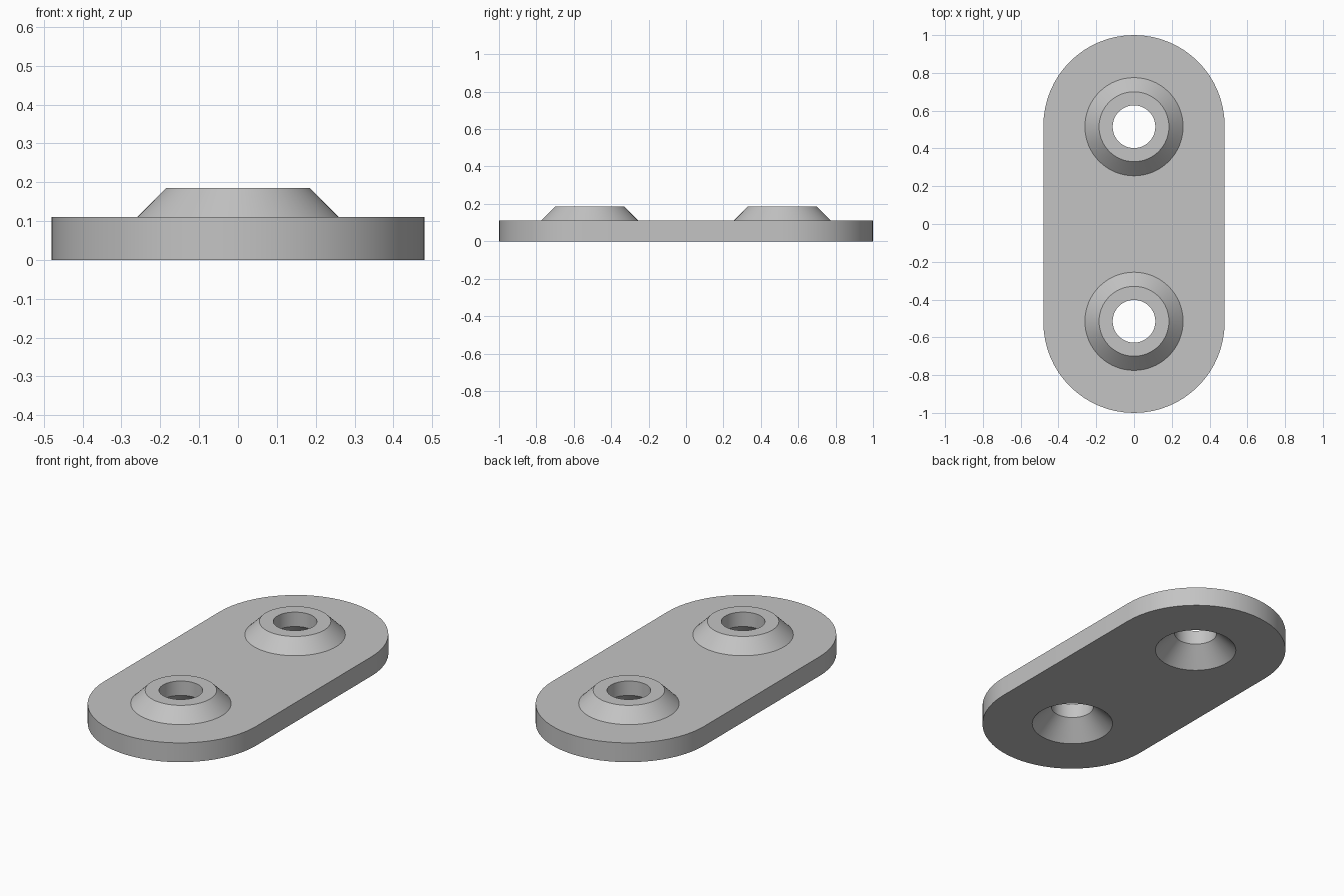
import bpy
import bmesh
from math import cos, sin, pi, radians

cube = bpy.data.objects.get("Cube")
if cube:
    bpy.data.objects.remove(cube, do_unlink=True)

HALF_WIDTH = 0.48
END_Y = 0.52          # centre of each rounded end
HOLE_Y = 0.515        # centre of each raised hole
THICK = 0.11
SEGMENTS = 64

# Radius and height along the boss, from plate top, through the hole, to the underside
BOSS_PROFILE = [(0.26, THICK), (0.185, 0.185), (0.113, 0.185),
                (0.113, 0.103), (0.216, 0)]

metal = bpy.data.materials.new("plain_grey")
metal.use_nodes = True
grey = (0.55, 0.55, 0.55, 1)
metal.diffuse_color = grey
metal.node_tree.nodes["Principled BSDF"].inputs["Base Color"].default_value = grey

bm = bmesh.new()


def add_loop(points, z):
    """Closed ring of vertices and its edges."""
    verts = [bm.verts.new((x, y, z)) for x, y in points]
    edges = [bm.edges.new((a, b)) for a, b in zip(verts, verts[1:] + verts[:1])]
    return verts, edges


def skin(a, b):
    """Band of quads between two rings."""
    n = len(a)
    for i in range(n):
        j = (i + 1) % n
        bm.faces.new((a[i], a[j], b[j], b[i]))


# Outer wall of the plate
half = SEGMENTS // 2
outline = []
for side in (1, -1):
    for i in range(half + 1):
        t = pi * i / half
        outline.append((side * HALF_WIDTH * cos(t),
                        side * (END_Y + HALF_WIDTH * sin(t))))
bottom, bottom_edges = add_loop(outline, 0)
top, top_edges = add_loop(outline, THICK)
skin(bottom, top)

# Raised bosses with a through hole and a countersink below
for side in (-1, 1):
    rings = []
    for r, z in BOSS_PROFILE:
        circle = [(r * cos(2 * pi * i / SEGMENTS),
                   side * HOLE_Y + r * sin(2 * pi * i / SEGMENTS))
                  for i in range(SEGMENTS)]
        rings.append(add_loop(circle, z))
    for a, b in zip(rings, rings[1:]):
        skin(a[0], b[0])
    top_edges += rings[0][1]
    bottom_edges += rings[-1][1]

# Flat top and underside around the holes
for edges in (top_edges, bottom_edges):
    bmesh.ops.triangle_fill(bm, use_beauty=True, edges=edges)
bmesh.ops.recalc_face_normals(bm, faces=bm.faces)

mesh = bpy.data.meshes.new("mounting_plate")
bm.to_mesh(mesh)
bm.free()
mesh.materials.append(metal)
plate = bpy.data.objects.new("mounting_plate", mesh)
bpy.context.collection.objects.link(plate)

bpy.ops.object.select_all(action='DESELECT')
plate.select_set(True)
bpy.context.view_layer.objects.active = plate
bpy.ops.object.shade_smooth_by_angle(angle=radians(30))
